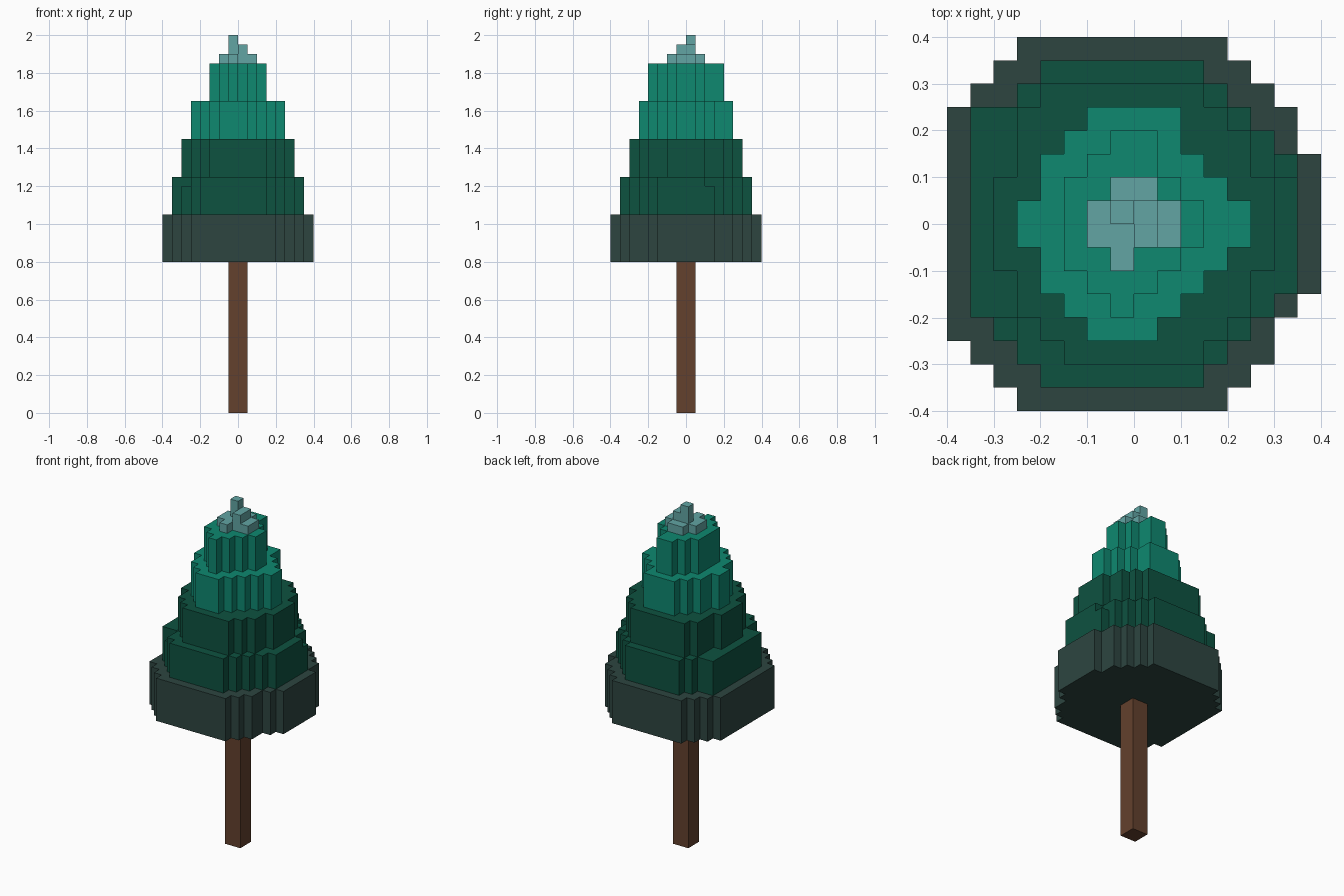
import bpy, bmesh

cube = bpy.data.objects.get("Cube")
if cube:
    bpy.data.objects.remove(cube, do_unlink=True)

CELL = 0.05  # size of one block


def material(name, hex_colour):
    def linear(v):
        return v / 12.92 if v <= 0.04045 else ((v + 0.055) / 1.055) ** 2.4
    rgb = [linear(int(hex_colour[i:i + 2], 16) / 255) for i in (0, 2, 4)]
    mat = bpy.data.materials.new(name)
    mat.use_nodes = True
    mat.diffuse_color = (*rgb, 1)
    bsdf = mat.node_tree.nodes["Principled BSDF"]
    bsdf.inputs["Base Color"].default_value = (*rgb, 1)
    bsdf.inputs["Roughness"].default_value = 0.9
    return mat


def outline(rows, top):
    """Stepped outline from (left, right) block spans, listed from back to front."""
    right, left = [], []
    for i, (x0, x1) in enumerate(rows):
        y1, y0 = top - i, top - i - 1
        right += [(x1, y1), (x1, y0)]
        left += [(x0, y1), (x0, y0)]
    loop = list(dict.fromkeys(left + right[::-1]))
    # keep only the corners
    keep = []
    for i, p in enumerate(loop):
        a, b = loop[i - 1], loop[(i + 1) % len(loop)]
        if not (a[0] == p[0] == b[0] or a[1] == p[1] == b[1]):
            keep.append(p)
    return keep


def blocks(name, mat, slabs):
    """Each slab is (rows, top row edge, bottom z, top z)."""
    bm = bmesh.new()
    for rows, top, z0, z1 in slabs:
        verts = [bm.verts.new((x * CELL, y * CELL, z0)) for x, y in outline(rows, top)]
        base = bm.faces.new(verts)
        ext = bmesh.ops.extrude_face_region(bm, geom=[base], use_keep_orig=True)
        moved = [g for g in ext["geom"] if isinstance(g, bmesh.types.BMVert)]
        bmesh.ops.translate(bm, verts=moved, vec=(0, 0, z1 - z0))
    bmesh.ops.recalc_face_normals(bm, faces=bm.faces)
    mesh = bpy.data.meshes.new(name)
    bm.to_mesh(mesh)
    bm.free()
    mesh.materials.append(mat)
    obj = bpy.data.objects.new(name, mesh)
    bpy.context.collection.objects.link(obj)
    return obj


bark = material("bark brown", "63412D")
shade = material("grey green", "2D4540")
dark = material("dark green", "0D5240")
teal = material("teal green", "0E8870")
frost = material("frosty teal", "62A5A4")

# Trunk
blocks("trunk", bark, [([(-1, 1)] * 2, 1, 0, 0.8)])

# Widest skirt of foliage
skirt = [(-5, 4), (-6, 5), (-7, 6), (-8, 7), (-8, 7)] + [(-8, 8)] * 6 + [
    (-8, 7), (-8, 6), (-7, 6), (-6, 5), (-5, 4)]
blocks("bottom_skirt", shade, [(skirt, 8, 0.8, 1.05)])

# Lower tier, with two blocks missing from its top layer
lower = [(-4, 3), (-5, 4), (-7, 5), (-7, 6)] + [(-7, 7)] * 6 + [
    (-7, 6), (-6, 5), (-5, 4), (-4, 3)]
lower_top = list(lower)
lower_top[4] = (-7, 6)
lower_top[11] = (-5, 5)
blocks("lower_tier", dark, [(lower, 7, 1.05, 1.2), (lower_top, 7, 1.2, 1.25)])

# Middle tier
middle = [(-4, 3), (-5, 4), (-5, 5), (-5, 5)] + [(-6, 6)] * 4 + [
    (-5, 5), (-5, 5), (-4, 4), (-3, 3)]
blocks("middle_tier", dark, [(middle, 6, 1.25, 1.45)])

# Upper tiers
upper = [(-2, 2), (-3, 2), (-4, 3), (-4, 4), (-5, 5), (-5, 5),
         (-4, 4), (-4, 3), (-3, 2), (-2, 1)]
blocks("upper_tier", teal, [(upper, 5, 1.45, 1.65)])
crown = [(-1, 1), (-2, 1), (-3, 2), (-3, 3), (-3, 3), (-3, 2), (-2, 1), (-1, 0)]
blocks("crown_tier", teal, [(crown, 4, 1.65, 1.85)])

# Frosted tip: three shrinking layers
blocks("tip", frost, [
    ([(-1, 1), (-2, 2), (-2, 2), (-1, 0)], 2, 1.85, 1.9),
    ([(-1, 1), (0, 1)], 1, 1.9, 1.95),
    ([(-1, 0)], 1, 1.95, 2.0),
])
